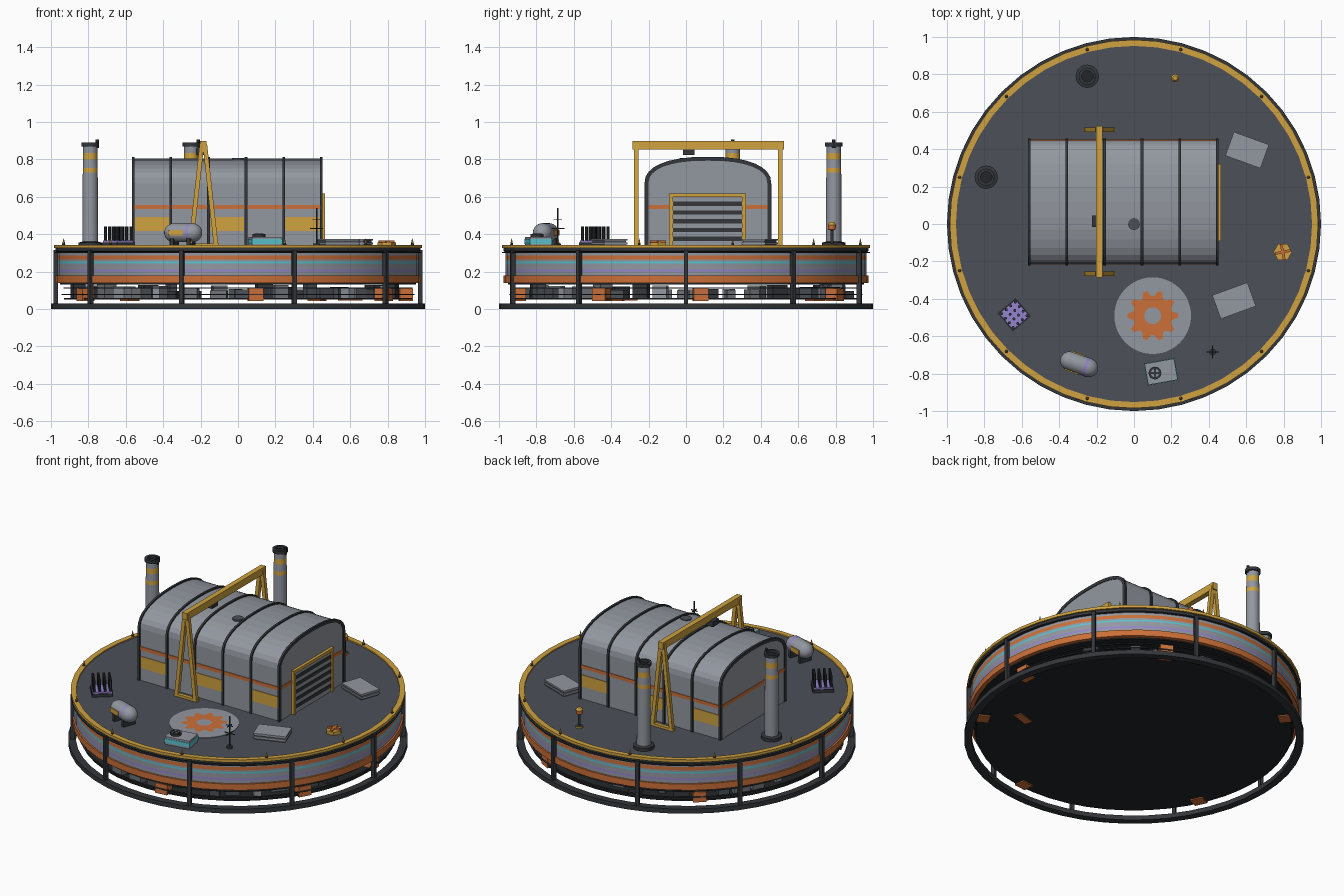
import bpy, bmesh, math, random
from math import sin, cos, pi, radians
from mathutils import Vector, Matrix

if "Cube" in bpy.data.objects:
    bpy.data.objects.remove(bpy.data.objects["Cube"])
random.seed(4)

COLOURS = {
    "black_metal": (.017, .018, .020), "dark_steel": (.034, .037, .043),
    "deck_grey": (.072, .080, .096), "mid_grey": (.16, .17, .19),
    "light_grey": (.29, .31, .35), "yellow": (.62, .36, .05),
    "orange": (.60, .16, .04), "cyan": (.10, .55, .62), "purple": (.30, .23, .62),
}
MATS = {}
for name, rgb in COLOURS.items():
    m = bpy.data.materials.new(name)
    m.use_nodes = True
    m.diffuse_color = (*rgb, 1)
    m.node_tree.nodes["Principled BSDF"].inputs["Base Color"].default_value = (*rgb, 1)
    MATS[name] = m
DECK = .335


def finish(name, bm, mats, smooth=False):
    me = bpy.data.meshes.new(name)
    bmesh.ops.recalc_face_normals(bm, faces=bm.faces)
    bm.to_mesh(me)
    bm.free()
    for m in mats:
        me.materials.append(MATS[m])
    ob = bpy.data.objects.new(name, me)
    bpy.context.collection.objects.link(ob)
    if smooth:
        bpy.context.view_layer.objects.active = ob
        ob.select_set(True)
        bpy.ops.object.shade_smooth_by_angle(angle=radians(35))
        ob.select_set(False)
    return ob


def box(name, mat, loc, size, rot=0):
    bm = bmesh.new()
    bmesh.ops.create_cube(bm, size=1)
    bm.transform(Matrix.Translation(loc) @ Matrix.Rotation(rot, 4, 'Z') @ Matrix.Diagonal((*size, 1)))
    return finish(name, bm, [mat])


def bar(name, mat, a, b, w):
    """Square bar between two points."""
    a, b = Vector(a), Vector(b)
    bm = bmesh.new()
    bmesh.ops.create_cube(bm, size=1)
    turn = (b - a).to_track_quat('Z', 'Y').to_matrix().to_4x4()
    bm.transform(Matrix.Translation((a + b) / 2) @ turn @ Matrix.Diagonal((w, w, (b - a).length, 1)))
    return finish(name, bm, [mat])


def lathe(name, profile, loc=(0, 0, 0), n=24, closed=False, turn=None, smooth=True):
    """Spin (radius, height, colour of the band that follows) points about z."""
    mats = list(dict.fromkeys(p[2] for p in profile))
    bm = bmesh.new()
    rings = [[bm.verts.new((r * cos(2 * pi * i / n), r * sin(2 * pi * i / n), z)) for i in range(n)]
             for r, z, _ in profile]
    count = len(profile)
    for k in range(count if closed else count - 1):
        lo, hi = rings[k], rings[(k + 1) % count]
        for i in range(n):
            j = (i + 1) % n
            bm.faces.new((lo[i], lo[j], hi[j], hi[i])).material_index = mats.index(profile[k][2])
    if not closed:
        for k in (0, -1):
            bm.faces.new(rings[k]).material_index = mats.index(profile[k][2])
    bm.transform(Matrix.Translation(loc) @ (turn or Matrix()))
    return finish(name, bm, mats, smooth)


def disc(name, mat, x, y, r, z0, z1, n=24):
    return lathe(name, [(r, z0, mat), (r, z1, mat)], (x, y, 0), n)


def polar(r, deg, z=0):
    return (r * cos(radians(deg)), r * sin(radians(deg)), z)


def prism(name, mats, outline, x0, x1):
    """Extrude a (y, z) outline along x."""
    bm = bmesh.new()
    a, b = [[bm.verts.new((x, y, z)) for y, z in outline] for x in (x0, x1)]
    for i in range(len(a)):
        j = (i + 1) % len(a)
        bm.faces.new((a[i], a[j], b[j], b[i]))
    bm.faces.new(a)
    bm.faces.new(b)
    return finish(name, bm, mats)


# Base ring, lower floor and striped drum
D, G = "dark_steel", "light_grey"
lathe("base_ring", [(.955, 0, D), (1, 0, D), (1, .03, D), (.955, .03, D)], n=48, closed=True)
disc("lower_floor", "black_metal", 0, 0, .93, .05, .06, 48)
lathe("drum", [(.95, .14, "orange"), (.975, .14, "orange"), (.975, .18, "orange"), (.965, .18, G),
               (.965, .2, "purple"), (.965, .212, G), (.965, .243, "cyan"), (.965, .253, G),
               (.965, .265, "orange"), (.965, .287, G), (.965, .302, D), (.975, .31, D),
               (.975, .325, "yellow"), (.985, .325, "yellow"), (.985, .343, "yellow"),
               (.952, .343, "yellow"), (.952, DECK, "deck_grey")], n=48)
disc("drum_underside", "black_metal", 0, 0, .951, .132, .139, 48)
for z, r in ((.075, .935), (.11, .925), (.3, .975)):
    lathe("pipe_ring", [(r, z, D), (r + .008, z, D), (r + .008, z + .006, D), (r, z + .006, D)],
          n=48, closed=True)
for i in range(10):
    a = 18 + 36 * (i + .5) - 18 * 2
    x, y, _ = polar(.975, a)
    box("rim_post", D, (x, y, .17), (.024, .022, .29), radians(a))
for i in range(12):
    lathe("rim_spike", [(.009, .343, D), (.007, .352, "yellow"), (.001, .378, "yellow")],
          polar(.965, 15 + 30 * i), 6)

# Machinery packed between floor and drum
for i in range(44):
    a = i * 360 / 44 + random.uniform(-2, 2)
    h, w = random.uniform(.04, .08), random.uniform(.04, .1)
    mat = random.choice(["dark_steel", "mid_grey", "deck_grey", "mid_grey", "light_grey", "dark_steel"])
    box("machine_box", mat, polar(random.uniform(.8, .89), a, .055 + h / 2),
        (random.uniform(.05, .09), w, h), radians(a))
for a in (5, 62, 130, 205, 276, 330):
    box("orange_machine", "orange", polar(.9, a, .076), (.07, .08, .066), radians(a))
box("floor_hatch", "orange", (.6, -.3, .048), (.12, .05, .006), .3)

# Hangar shell: straight walls with a flat elliptical arch
X0, X1, YC, HW, EAVE, RISE = -.567, .452, .117, .33, .67, .135


def arch(grow=0, base=DECK):
    pts = [(YC - HW - grow, base), (YC + HW + grow, base)]
    for i in range(17):
        t = pi * i / 16
        c, s = cos(t), sin(t)
        pts.append((YC + (HW + grow) * math.copysign(abs(c) ** .85, c), EAVE + (RISE + grow) * s ** .85))
    return pts


prism("hangar_shell", [G], arch(), X0 + .004, X1 - .004)
BAY = (X1 - X0 - .014) / 5
for i in range(6):
    x = X0 + .007 + BAY * i
    # Each rib is a narrow hoop slightly proud of the shell
    outer, inner = arch(.009)[1:] + arch(.009)[:1], arch(-.012)[1:] + arch(-.012)[:1]
    prism("hangar_rib", [D], outer + inner[::-1], x - .007, x + .007)
for side in (-1, 1):
    y = YC + side * HW
    box("side_stripe", "orange", ((X0 + X1) / 2, y, .545), (X1 - X0 - .02, .008, .022))
    for i in (0, 2, 4):
        box("side_panel", "yellow", (X0 + .007 + BAY * (i + .5), y, .455), (BAY - .02, .008, .075))
for x in (X0 + .004, X1 - .004):
    box("end_stripe", "orange", (x, YC, .545), (.006, HW * 2 - .02, .022))

# Roller door on the right-hand end
box("door_panel", "light_grey", (X1, .115, .47), (.01, .38, .27))
for i in range(5):
    box("door_slat", "dark_steel", (X1 + .004, .115, .375 + .047 * i), (.008, .37, .023))
for y in (-.08, .31):
    box("door_post", "yellow", (X1 + .004, y, .475), (.02, .022, .28))
box("door_lintel", "yellow", (X1 + .004, .115, .608), (.02, .41, .02))
disc("roof_vent", "deck_grey", 0, 0, .032, .77, .807, 16)

# Gantry crane straddling the hangar
GX = -.185
box("gantry_beam", "yellow", (GX, .12, .875), (.034, .81, .045))
for y in (-.265, .505):
    for s in (-1, 1):
        bar("gantry_leg", "yellow", (GX + s * .068, y, DECK), (GX + s * .008, y, .88), .024)
    box("gantry_foot", "yellow", (GX, y, DECK + .008), (.165, .024, .016))
box("crane_trolley", "dark_steel", (GX - .015, .015, .84), (.05, .06, .035))

# Chimneys
for x, y in ((-.79, .25), (-.25, .79)):
    lathe("chimney", [(.062, DECK, D), (.062, .355, D), (.042, .36, G), (.04, .73, "yellow"),
                      (.04, .755, G), (.038, .8, "yellow"), (.038, .835, G), (.038, .868, D),
                      (.046, .87, D), (.046, .89, D), (.03, .89, D), (.03, .875, "black_metal")], (x, y, 0))
    disc("chimney_lamp", D, x + .038, y, .009, .86, .905, 8)

# Deck emblem: pale disc with an orange cog
disc("emblem_disc", G, .1, -.49, .205, DECK - .002, DECK + .003, 48)
bm = bmesh.new()
rim, hole = [], []
for i in range(40):
    t = 2 * pi * (i - .5) / 40
    r = .135 if i % 4 in (0, 1) else .105
    rim.append(bm.verts.new((.1 + r * cos(t), -.49 + r * sin(t), DECK + .006)))
    hole.append(bm.verts.new((.1 + .045 * cos(t), -.49 + .045 * sin(t), DECK + .006)))
for i in range(40):
    j = (i + 1) % 40
    bm.faces.new((rim[i], rim[j], hole[j], hole[i]))
finish("emblem_cog", bm, ["orange"])

# Layered skylight boxes
for x, y, a in ((.605, .395, -20), (.535, -.41, 20)):
    for k in range(4):
        box("skylight_layer", G if k % 2 else "deck_grey", (x, y, DECK + .005 + .01 * k),
            (.2 - .012 * (k % 2 == 0), .135 - .012 * (k % 2 == 0), .01), radians(a))

# Fan unit with cyan sides
box("fan_unit", G, (.145, -.79, .36), (.16, .115, .05), radians(10))
box("fan_unit_panel", "cyan", (.145, -.79, .36), (.166, .121, .026), radians(10))
disc("fan_ring", D, .112, -.797, .034, .385, .4, 20)
disc("fan_hub", G, .112, -.797, .022, .4, .402, 20)
for a in (0, pi / 2):
    box("fan_blade", D, (.112, -.797, .403), (.05, .009, .004), a)

# Horizontal tank on saddles
T = Matrix.Rotation(radians(-20), 4, 'Z') @ Matrix.Rotation(pi / 2, 4, 'Y')
caps = [(.05 * cos(t), .055 + .05 * sin(t), G) for t in (.3, .6, .9, 1.2, 1.5)]
lathe("tank", [(r, -z, G) for r, z, _ in caps[::-1]] + [(.051, -.055, G), (.051, .03, "purple"),
      (.051, .045, G), (.051, .055, G)] + caps, (-.293, -.75, .408), 24, turn=T)
for d in (-.05, .045):
    p = Matrix.Rotation(radians(-20), 4, 'Z') @ Vector((d, 0, 0))
    box("tank_saddle", D, (p.x - .293, p.y - .75, .355), (.02, .085, .05), radians(-20))
for s in (-1, 1):
    p = Matrix.Rotation(radians(-20), 4, 'Z') @ Vector((-.025, s * .049, 0))
    box("tank_side_plate", "yellow", (p.x - .293, p.y - .75, .408), (.08, .012, .03), radians(-20))

# Rack of upright pipes
box("rack_base", D, (-.64, -.485, .345), (.125, .125, .02), radians(40))
box("rack_band", "purple", (-.64, -.485, .36), (.115, .115, .01), radians(40))
for i in range(4):
    for j in range(4):
        p = Matrix.Rotation(radians(40), 4, 'Z') @ Vector(((i - 1.5) * .032, (j - 1.5) * .032, 0))
        disc("rack_pipe", D, p.x - .64, p.y - .485, .008, .35, .44, 8)

# Antenna, beacon and valve
disc("antenna_base", D, .42, -.685, .018, DECK, .35, 12)
disc("antenna_mast", D, .42, -.685, .004, .34, .54, 6)
for z, w in ((.43, .07), (.48, .045)):
    box("antenna_arm", D, (.42, -.685, z), (w, .005, .005))
    box("antenna_arm", D, (.42, -.685, z), (.005, w, .005))
lathe("beacon", [(.022, DECK, "yellow"), (.022, .345, D), (.008, .35, D), (.008, .42, "orange"),
                 (.02, .425, "orange"), (.022, .45, "yellow"), (.012, .465, "yellow")], (.22, .78, 0), 12)
disc("valve_plate", "yellow", .795, -.15, .05, DECK, .355, 6)
for a in (.2, .2 + pi / 2):
    box("valve_handle", "orange", (.795, -.15, .359), (.085, .014, .012), a)
